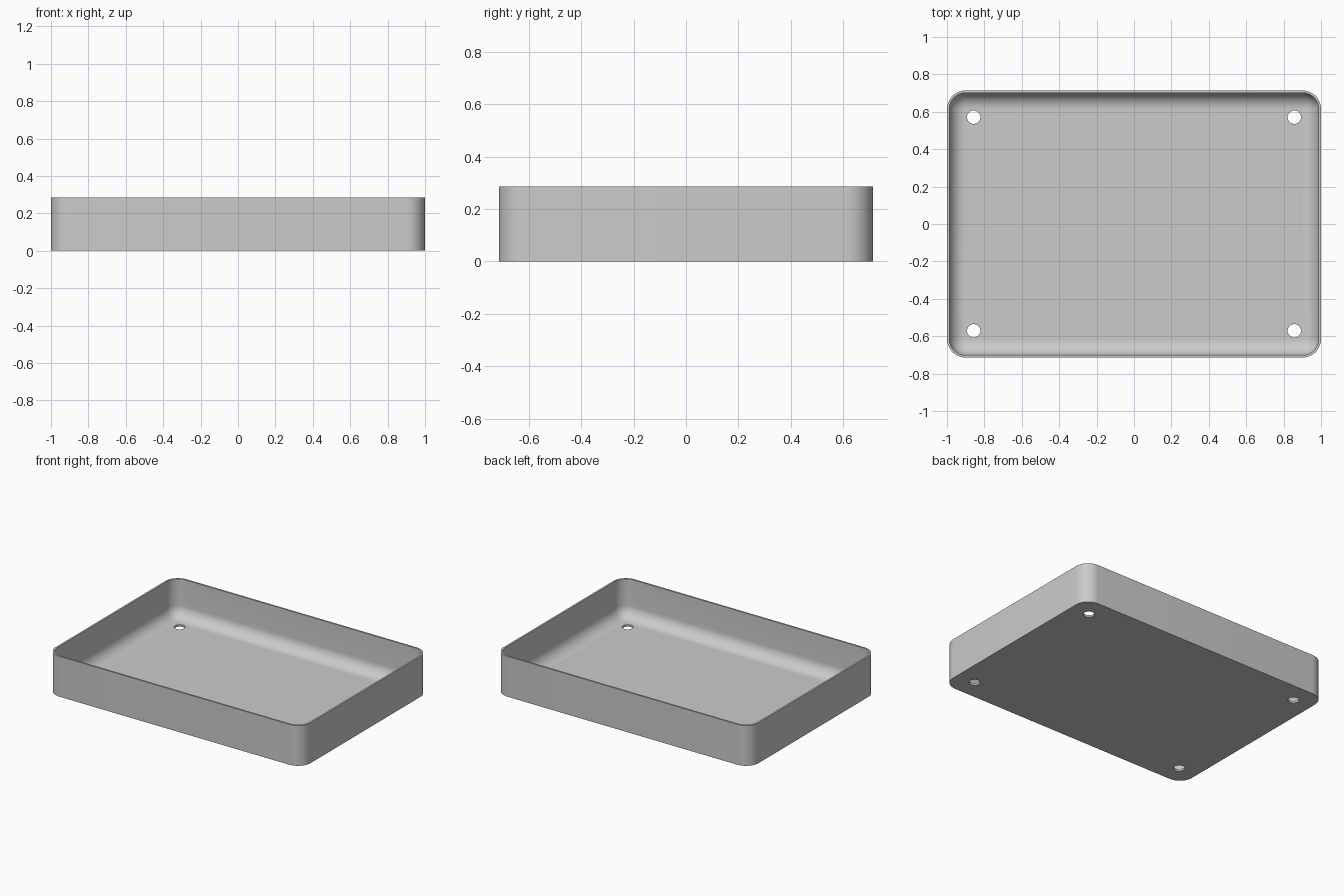
import bpy
import bmesh
from math import cos, sin, pi

if "Cube" in bpy.data.objects:
    bpy.data.objects.remove(bpy.data.objects["Cube"], do_unlink=True)

HALF_X, HALF_Y, HEIGHT = 1.0, 0.714, 0.286
CORNER, WALL, FLOOR = 0.1, 0.0125, 0.0143
STEPS = 12

grey = bpy.data.materials.new("light_grey")
grey.use_nodes = True
grey.diffuse_color = (0.6, 0.6, 0.6, 1)
grey.node_tree.nodes["Principled BSDF"].inputs["Base Color"].default_value = (0.6, 0.6, 0.6, 1)


def rounded_ring(bm, inset, z):
    """Rounded rectangle, moved inwards by inset."""
    radius = CORNER - inset
    ring = []
    for quarter, (sx, sy) in enumerate([(1, 1), (-1, 1), (-1, -1), (1, -1)]):
        cx, cy = sx * (HALF_X - CORNER), sy * (HALF_Y - CORNER)
        for i in range(STEPS + 1):
            a = (quarter + i / STEPS) * pi / 2
            ring.append(bm.verts.new((cx + radius * cos(a), cy + radius * sin(a), z)))
    return ring


# Tray shell: outer wall, rim, inner wall and rounded inner floor edge
fillet = CORNER - WALL - 0.002
profile = [(0, 0), (0, HEIGHT), (WALL, HEIGHT)]
for i in range(STEPS + 1):
    a = i / STEPS * pi / 2
    profile.append((WALL + fillet * (1 - cos(a)), FLOOR + fillet * (1 - sin(a))))

bm = bmesh.new()
rings = [rounded_ring(bm, inset, z) for inset, z in profile]
for low, high in zip(rings, rings[1:]):
    for i in range(len(low)):
        j = (i + 1) % len(low)
        bm.faces.new((low[i], low[j], high[j], high[i]))
bm.faces.new(list(reversed(rings[0])))
bm.faces.new(rings[-1])
bmesh.ops.recalc_face_normals(bm, faces=bm.faces)
mesh = bpy.data.meshes.new("tray")
bm.to_mesh(mesh)
bm.free()
mesh.materials.append(grey)
tray = bpy.data.objects.new("tray", mesh)
bpy.context.collection.objects.link(tray)

# Four screw holes through the floor
for sx in (-1, 1):
    for sy in (-1, 1):
        bpy.ops.mesh.primitive_cylinder_add(vertices=40, radius=0.0357, depth=0.1,
                                            location=(sx * 0.857, sy * 0.571, 0))
        cutter = bpy.context.object
        cutter.name = "hole_cutter"
        cutter.hide_render = True
        cutter.data.materials.append(grey)
        cut = tray.modifiers.new("hole", 'BOOLEAN')
        cut.operation = 'DIFFERENCE'
        cut.solver = 'EXACT'
        cut.object = cutter
        bpy.context.view_layer.objects.active = tray
        bpy.ops.object.modifier_apply(modifier=cut.name)
        bpy.data.objects.remove(cutter, do_unlink=True)

bpy.ops.object.select_all(action='DESELECT')
tray.select_set(True)
bpy.context.view_layer.objects.active = tray
bpy.ops.object.shade_smooth_by_angle(angle=pi / 6)
